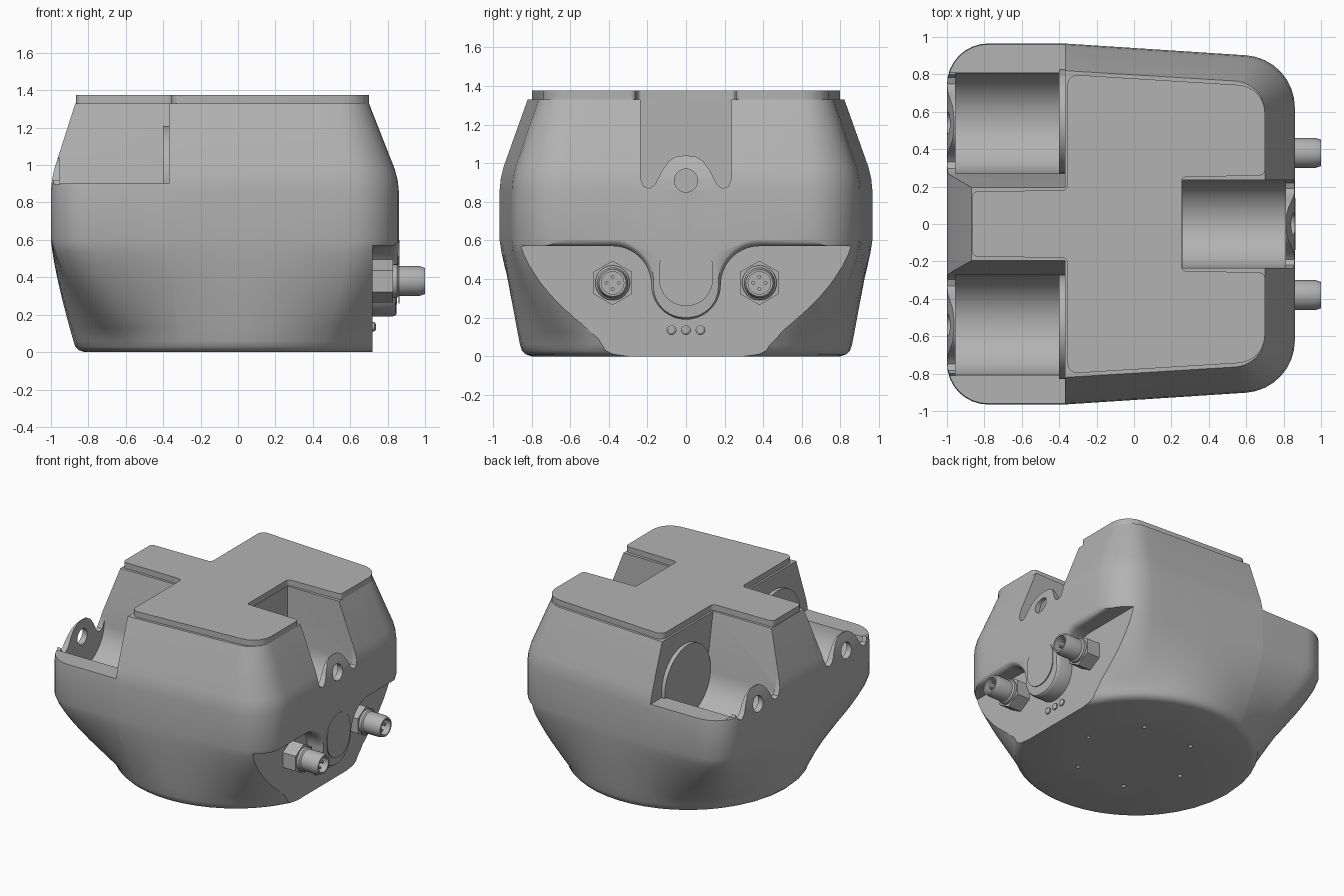
import bpy, bmesh
from math import sin, cos, pi, radians, hypot
from mathutils import Vector

if "Cube" in bpy.data.objects:
    bpy.data.objects.remove(bpy.data.objects["Cube"])

grey = bpy.data.materials.new("housing grey")
grey.use_nodes = True
grey.diffuse_color = (0.45, 0.45, 0.45, 1)
grey.node_tree.nodes["Principled BSDF"].inputs["Base Color"].default_value = grey.diffuse_color


def loft(name, rings):
    """Skin a list of equal-length point rings and cap both ends."""
    bm = bmesh.new()
    rows = [[bm.verts.new(p) for p in ring] for ring in rings]
    n = len(rows[0])
    for a, b in zip(rows, rows[1:]):
        for i in range(n):
            j = (i + 1) % n
            bm.faces.new((a[i], a[j], b[j], b[i]))
    bm.faces.new(rows[0][::-1])
    bm.faces.new(rows[-1])
    bmesh.ops.recalc_face_normals(bm, faces=bm.faces)
    mesh = bpy.data.meshes.new(name)
    bm.to_mesh(mesh)
    bm.free()
    mesh.materials.append(grey)
    ob = bpy.data.objects.new(name, mesh)
    bpy.context.collection.objects.link(ob)
    return ob


def prism_x(name, pts, x0, x1):
    return loft(name, [[(x, y, z) for y, z in pts] for x in (x0, x1)])


def arc(cx, cy, r, a0, a1, n=16):
    steps = [radians(a0 + (a1 - a0) * i / n) for i in range(n + 1)]
    return [(cx + r * cos(a), cy + r * sin(a)) for a in steps]


def circle(cx, cy, r, n=32):
    return arc(cx, cy, r, 0, 360, n)[:-1]


def turned(name, y, z, profile, n=32):
    """Round part along x from (x, radius) pairs."""
    return loft(name, [[(x, p, q) for p, q in circle(y, z, r, n)] for x, r in profile])


def rounded(corners, k=8, m=8):
    """Rounded polygon; k segments per corner and m per straight edge."""
    arcs = []
    for i, (x, y, r) in enumerate(corners):
        p = Vector((x, y))
        u = (Vector(corners[i - 1][:2]) - p).normalized()
        v = (Vector(corners[(i + 1) % len(corners)][:2]) - p).normalized()
        half = u.angle(v) / 2
        t = r / max(0.001, sin(half) / cos(half))
        a, b = p + u * t, p + v * t
        c = p + (u + v).normalized() * (r / sin(half))
        sweep = (b - c).angle_signed(a - c)
        arc_pts = []
        for s in range(k + 1):
            w, d = sweep * s / k, a - c
            arc_pts.append(c + Vector((d.x * cos(w) - d.y * sin(w), d.x * sin(w) + d.y * cos(w))))
        arcs.append(arc_pts)
    out = []
    for i, pts in enumerate(arcs):
        nxt = arcs[(i + 1) % len(arcs)][0]
        out += pts + [pts[-1].lerp(nxt, s / m) for s in range(1, m)]
    return out


def both_sides(half):
    return half + [(x, -y, r) for x, y, r in half[::-1]]


def smooth(ob, angle=30):
    bpy.ops.object.select_all(action="DESELECT")
    ob.select_set(True)
    bpy.context.view_layer.objects.active = ob
    bpy.ops.object.shade_smooth_by_angle(angle=radians(angle))


# Housing: round base swelling to a rounded block, tapering to the top
mid = rounded(both_sides([(-1, -0.965, 0.22), (-0.37, -0.965, 0.05), (0.86, -0.885, 0.28)]))
top = rounded(both_sides([(-0.87, -0.82, 0.12), (-0.37, -0.82, 0.05), (0.70, -0.755, 0.17)]))
hub = Vector((-0.02, 0))


def base(r):
    return [hub + (p - hub).normalized() * r for p in mid]


def ring(pts, z):
    return [(p.x, p.y, z) for p in pts]


def mix(a, b, t):
    return [p.lerp(q, t) for p, q in zip(a, b)]


rings = [ring(base(r), z) for r, z in ((0.80, 0), (0.83, 0.01), (0.85, 0.03))]
for i in range(9):
    u = 1 - i / 8
    rings.append(ring(mix(mid, base(0.86), u ** 1.3), 0.6 - 0.54 * u))
rings += [ring(mid, 0.86), ring(mix(mid, top, 0.04), 0.92),
          ring(mix(mid, top, 0.14), 0.98), ring(top, 1.33)]
housing = loft("housing", rings)

# Cutters
cutters = []
ear = [(0.235, 0.92), (0.22, 0.88), (0.19, 0.868), (0.16, 0.89),
       (0.125, 0.96), (0.09, 1.01), (0.05, 1.035), (0, 1.04)]
ear_outline = [(-y, z) for y, z in ear] + ear[-2::-1]

# Slot on the connector side: trough, ear outline and pin hole
trough = [(-0.235, 1.5)] + arc(0, 0.91, 0.235, 180, 360, 24) + [(0.235, 1.5)]
cutters.append(prism_x("slot_cut", trough, 0.26, 0.81))
cutters.append(prism_x("ear_cut", [(-0.235, 1.5)] + ear_outline + [(0.235, 1.5)], 0.80, 1.2))
cutters.append(prism_x("pin_cut", circle(0, 0.91, 0.06), 0.7, 1.2))

# Two open corner troughs with their ears
for s in (1, -1):
    inner, rim = [(0.165, 1.5), (0.27, 0.93)], [(1.3, 0.9), (1.3, 1.5)]
    pocket = inner + arc(0.54, 0.93, 0.27, 180, 354, 24)[1:] + rim
    ears = inner + [(0.54 + y * 1.1, z) for y, z in ear_outline[1:]] + [(0.81, 0.9)] + rim
    cutters.append(prism_x("pocket_cut", [(s * y, z) for y, z in pocket], -0.955, -0.37))
    cutters.append(prism_x("corner_ear_cut", [(s * y, z) for y, z in ears], -1.3, -0.95))
    cutters.append(prism_x("corner_pin_cut", circle(s * 0.54, 0.91, 0.06), -1.3, -0.9))


# Recess under the flared lip, leaving the U-shaped nose
def recess(e):
    side = [(1.3, -0.2), (1.3, 0.57 + e)] + arc(0.38, 0.37, 0.2 + e, 90, 180)
    nose = arc(0, 0.37, 0.18 - e, 0, -180, 24)[1:-1]
    return side + nose + [(-y, z) for y, z in side[::-1]]


steps = ((0.72, 0), (0.825, 0), (0.84, 0.006), (0.852, 0.016), (0.862, 0.032), (1.2, 0.034))
cutters.append(loft("recess_cut", [[(x, y, z) for y, z in recess(e)] for x, e in steps]))

# Screw holes in the base
for i in range(6):
    cx, cy = 0.42 * cos(i * pi / 3), 0.42 * sin(i * pi / 3)
    cutters.append(loft("screw_cut", [[(x, y, z) for x, y in circle(cx, cy, 0.016, 12)]
                                      for z in (-0.1, 0.04)]))

for c in cutters:
    mod = housing.modifiers.new("cut", "BOOLEAN")
    mod.operation, mod.solver, mod.object = "DIFFERENCE", "EXACT", c
bpy.context.view_layer.objects.active = housing
for mod in list(housing.modifiers):
    bpy.ops.object.modifier_apply(modifier=mod.name)
for c in cutters:
    bpy.data.objects.remove(c)
parts = [housing]

# Raised top plate
plate = rounded(both_sides([(-0.865, -0.175, 0.03), (-0.355, -0.18, 0.03), (-0.355, -0.80, 0.05),
                            (0.70, -0.735, 0.15), (0.70, -0.26, 0.03), (0.255, -0.25, 0.02)][::1]), 6, 1)
parts.append(loft("top_plate", [ring(plate, 1.325), ring(plate, 1.375)]))

# Oval window on the nose
oval = arc(0, 0.46, 0.14, 0, 180) + arc(0, 0.40, 0.14, 180, 360)
parts.append(prism_x("nose_window", oval, 0.857, 0.864))

# Round end discs of the corner troughs
for s, side in ((1, "left"), (-1, "right")):
    parts.append(turned("trough_disc_" + side, s * 0.55, 0.93, [(-0.40, 0.28), (-0.36, 0.28)], 48))

    # Connector: hex nut, hollow barrel and contact pins
    y, z = s * 0.38, 0.38
    nut = [(y + 0.115 * sin(i * pi / 3), z + 0.115 * cos(i * pi / 3)) for i in range(6)]
    parts.append(prism_x("connector_nut", nut, 0.70, 0.83))
    parts.append(turned("connector_barrel", y, z, [(0.82, 0.09), (0.85, 0.09), (0.86, 0.08), (0.97, 0.08),
                                                   (1.0, 0.07), (1.0, 0.058), (0.92, 0.058)]))
    for i in range(4):
        py, pz = y + 0.032 * sin(i * pi / 2), z + 0.032 * cos(i * pi / 2)
        parts.append(turned("contact_pin", py, pz, [(0.91, 0.01), (0.97, 0.01)], 10))

# Indicator lamps
for y in (-0.075, 0, 0.075):
    parts.append(turned("indicator_lamp", y, 0.135, [(0.71, 0.025), (0.73, 0.025), (0.737, 0.015)], 20))

for ob in parts:
    smooth(ob)
